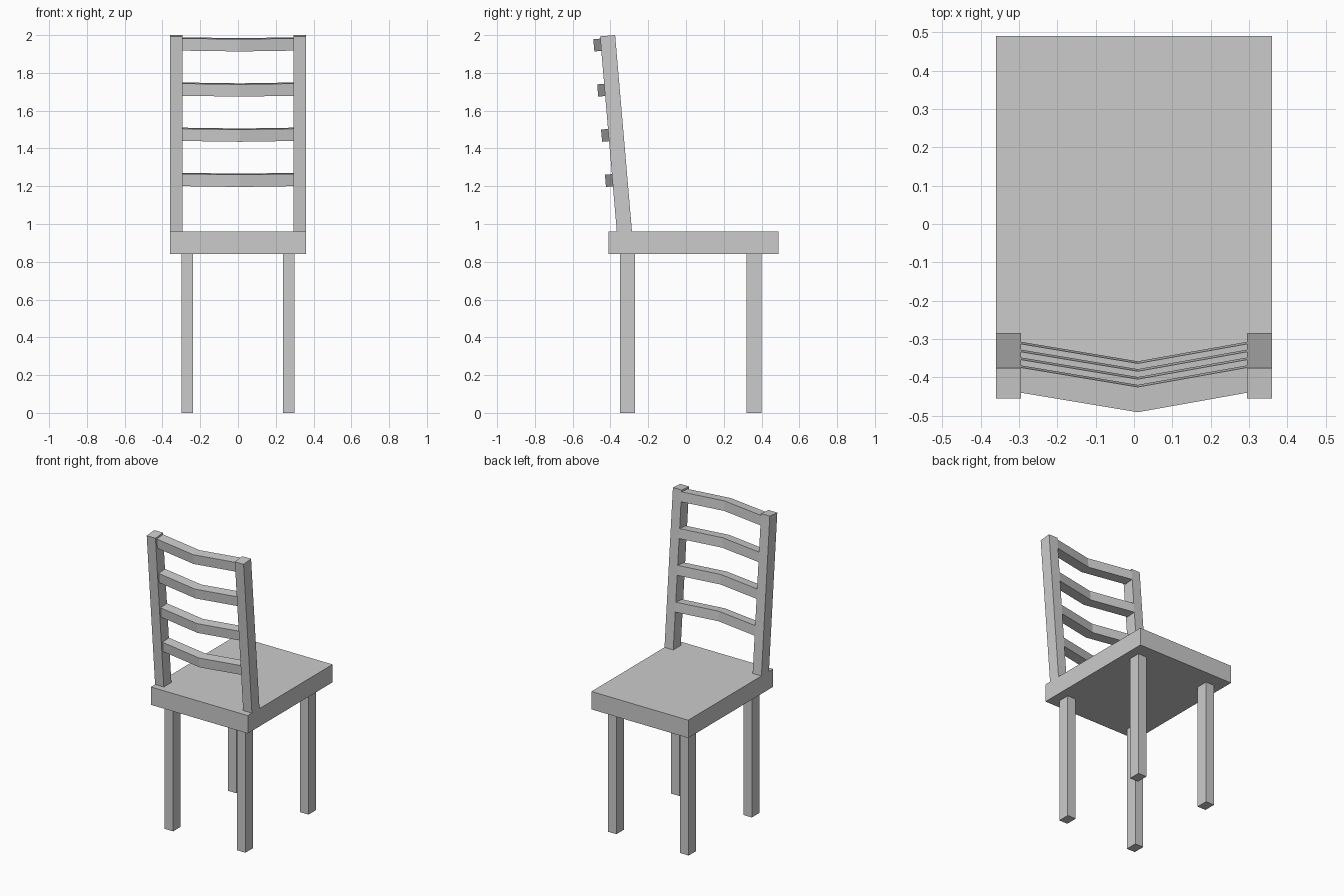
import bpy, bmesh
from math import radians
from mathutils import Matrix

if "Cube" in bpy.data.objects:
    bpy.data.objects.remove(bpy.data.objects["Cube"])

# Backrest frame: hinged at the seat top, leaning towards -y
LEAN = Matrix.Translation((0, -0.286, 0.96)) @ Matrix.Rotation(radians(4.9), 4, 'X')


def prism(name, outline, z0, z1, matrix=Matrix()):
    """Extrude an xy outline from z0 to z1."""
    bm = bmesh.new()
    face = bm.faces.new([bm.verts.new((x, y, z0)) for x, y in outline])
    top = bmesh.ops.extrude_face_region(bm, geom=[face])
    verts = [g for g in top["geom"] if isinstance(g, bmesh.types.BMVert)]
    bmesh.ops.translate(bm, verts=verts, vec=(0, 0, z1 - z0))
    bmesh.ops.recalc_face_normals(bm, faces=bm.faces)
    mesh = bpy.data.meshes.new(name)
    bm.to_mesh(mesh)
    bm.free()
    obj = bpy.data.objects.new(name, mesh)
    obj.matrix_world = matrix
    bpy.context.collection.objects.link(obj)
    return obj


def rect(x0, x1, y0, y1):
    return [(x0, y0), (x1, y0), (x1, y1), (x0, y1)]


# Seat slab
prism("seat", rect(-0.36, 0.36, -0.41, 0.49), 0.84, 0.96)

# Legs and leaning back posts on both sides
for side, s in (("left", -1), ("right", 1)):
    leg_x = sorted((s * 0.237, s * 0.30))
    prism(f"front_leg_{side}", rect(*leg_x, -0.35, -0.27), 0, 0.84)
    prism(f"rear_leg_{side}", rect(*leg_x, 0.32, 0.40), 0, 0.84)
    post_x = sorted((s * 0.295, s * 0.36))
    prism(f"back_post_{side}", rect(*post_x, -0.08, 0), 0, 1.044, LEAN)

# Four back rails, bent outwards in the middle
depth, bend, mid = 0.066, 0.051, 0.01
rail = [(-0.295, 0), (-0.295, -depth), (mid, -depth - bend),
        (0.295, -depth), (0.295, 0), (mid, -bend)]
for i in range(4):
    top = 0.312 + 0.24 * i
    prism(f"back_rail_{i + 1}", rail, top - 0.065, top, LEAN)
